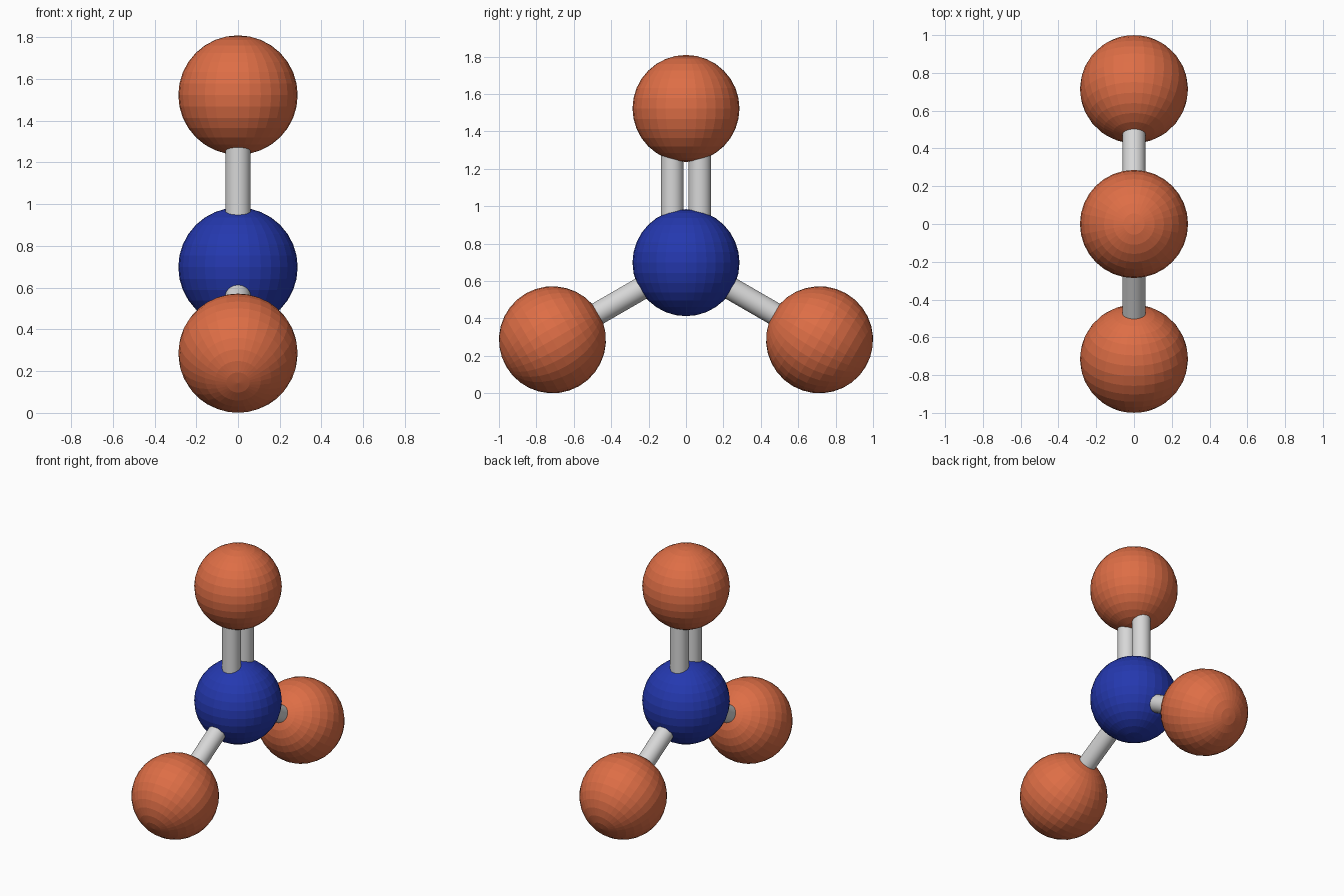
import bpy, math
from mathutils import Vector

if "Cube" in bpy.data.objects:
    bpy.data.objects.remove(bpy.data.objects["Cube"])

R = 0.286                      # atom radius
BOND = 0.8245                  # centre-to-centre distance
STICK = 0.061                  # bond radius
C = Vector((0, 0, R + BOND * 0.5))


def material(name, rgb):
    m = bpy.data.materials.new(name)
    m.diffuse_color = (*rgb, 1)
    m.use_nodes = True
    m.node_tree.nodes["Principled BSDF"].inputs["Base Color"].default_value = m.diffuse_color
    return m


orange = material("orange", (0.73, 0.156, 0.061))
blue = material("blue", (0.018, 0.04, 0.43))
grey = material("light grey", (0.68, 0.68, 0.68))


def finish(name, mat):
    o = bpy.context.object
    o.name = name
    o.data.materials.append(mat)
    return o


def atom(name, pos, tilt, mat):
    bpy.ops.mesh.primitive_uv_sphere_add(segments=32, ring_count=16, radius=R,
                                         location=pos, rotation=(tilt, 0, 0))
    return finish(name, mat)


def bond(name, a, b, tilt):
    bpy.ops.mesh.primitive_cylinder_add(vertices=32, radius=STICK, depth=(b - a).length,
                                        location=(a + b) / 2, rotation=(tilt, 0, 0))
    o = finish(name, grey)
    bpy.ops.object.shade_smooth_by_angle(angle=math.radians(30))
    return o


# Central atom
atom("centre_atom", C, 0, blue)

# Three outer atoms, 120 degrees apart in the y-z plane; the upper one has a double bond
for label, deg, offsets in (("top", 0, (-0.0735, 0.0735)),
                            ("left", 120, (0,)), ("right", -120, (0,))):
    t = math.radians(deg)
    d = Vector((0, -math.sin(t), math.cos(t)))
    side = Vector((0, math.cos(t), math.sin(t)))
    atom(label + "_atom", C + d * BOND, t, orange)
    for i, s in enumerate(offsets):
        a = C + d * (R * 0.8) + side * s
        b = C + d * (BOND - R * 0.8) + side * s
        bond(f"{label}_bond_{i + 1}", a, b, t)
